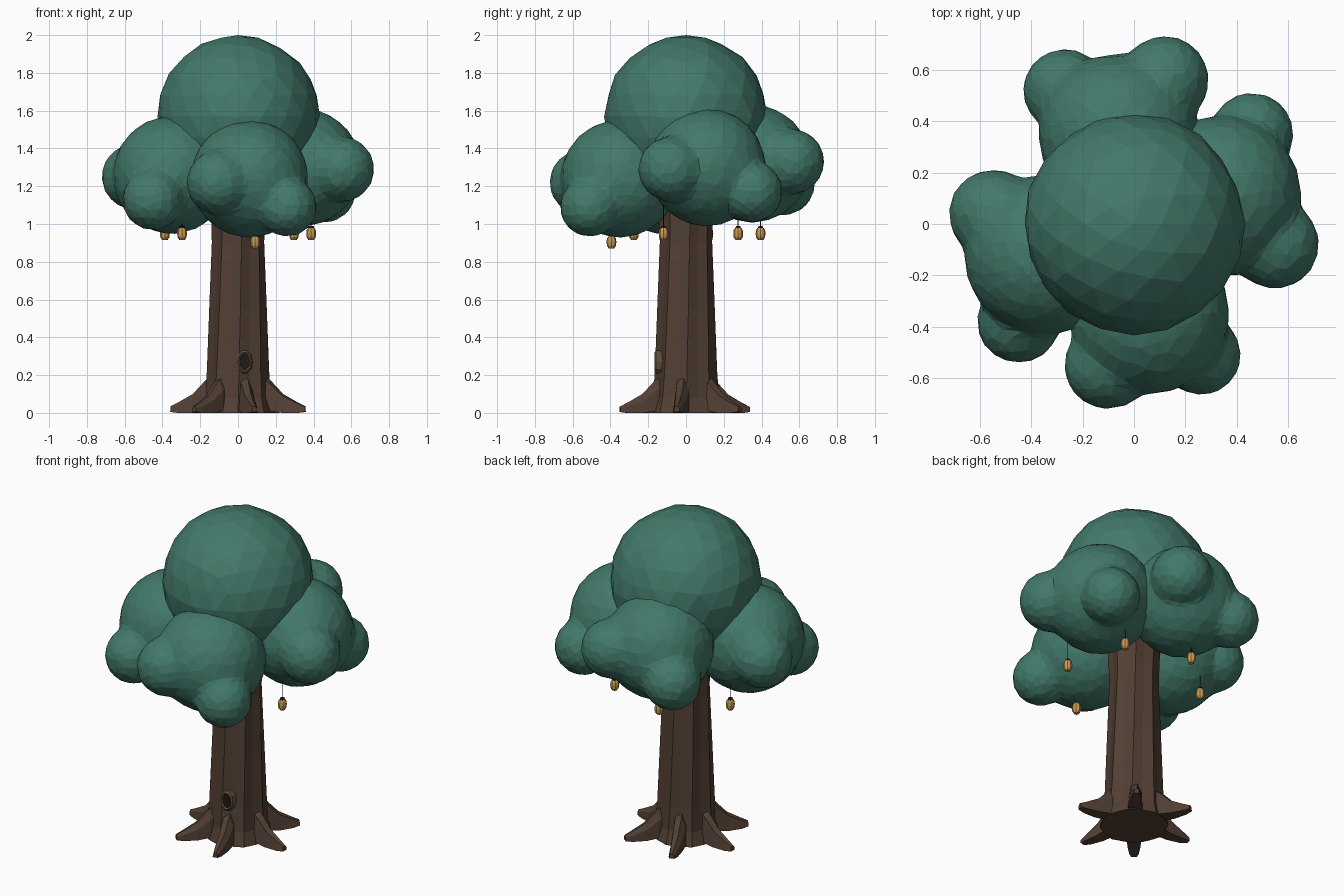
import bpy, bmesh, math, random
from mathutils import Vector, Matrix

if "Cube" in bpy.data.objects:
    bpy.data.objects.remove(bpy.data.objects["Cube"])

random.seed(4)


def material(name, rgb):
    m = bpy.data.materials.new(name)
    m.diffuse_color = (*rgb, 1)
    m.use_nodes = True
    m.node_tree.nodes["Principled BSDF"].inputs["Base Color"].default_value = m.diffuse_color
    return m


LEAF = material("leaf", (0.055, 0.19, 0.145))
BARK = material("bark", (0.085, 0.05, 0.034))
KNOT = material("knot_wood", (0.11, 0.075, 0.045))
DARK = material("dark", (0.015, 0.01, 0.008))
GOLD = material("gold", (0.62, 0.34, 0.09))


def finish(name, bm, mat):
    bmesh.ops.recalc_face_normals(bm, faces=bm.faces)
    me = bpy.data.meshes.new(name)
    bm.to_mesh(me)
    bm.free()
    me.materials.append(mat)
    ob = bpy.data.objects.new(name, me)
    bpy.context.collection.objects.link(ob)
    return ob


def loft(bm, rings):
    """Skin a list of equal-length point rings and cap both ends."""
    vs = [[bm.verts.new(p) for p in ring] for ring in rings]
    n = len(vs[0])
    for a, b in zip(vs, vs[1:]):
        for i in range(n):
            bm.faces.new((a[i], a[(i + 1) % n], b[(i + 1) % n], b[i]))
    bm.faces.new(vs[0])
    bm.faces.new(vs[-1])


def circle(r, z, n, x=0, y=0):
    return [(x + r * math.cos(2 * math.pi * i / n),
             y + r * math.sin(2 * math.pi * i / n), z) for i in range(n)]


def ball(bm, centre, r, sub):
    return bmesh.ops.create_icosphere(bm, subdivisions=sub, radius=r,
                                      matrix=Matrix.Translation(centre))["verts"]


# Trunk: ridged octagonal column with a slight twist
bm = bmesh.new()
rings = []
for r, z in [(0.195, 0), (0.175, 0.08), (0.165, 0.22), (0.153, 0.55),
             (0.14, 0.9), (0.142, 1.0), (0.15, 1.2)]:
    ring = []
    for i in range(16):
        a = 2 * math.pi * i / 16 + 0.15 * z
        rr = r * (0.89 if i % 2 and z > 0 else 0.95 if i % 2 else 1)
        ring.append((rr * math.cos(a), rr * math.sin(a), z))
    rings.append(ring)
loft(bm, rings)
finish("trunk", bm, BARK)

# Roots: (distance, underside, top, half width)
ROOT = [(0.11, 0.02, 0.215, 0.03), (0.17, 0.01, 0.175, 0.042),
        (0.24, 0.0, 0.10, 0.036), (0.32, 0.0, 0.055, 0.026), (0.36, 0.005, 0.035, 0.016)]
for k, deg in enumerate([-8, 52, 112, 172, 230, 284]):
    rot = Matrix.Rotation(math.radians(deg), 3, 'Z')
    bm = bmesh.new()
    loft(bm, [[rot @ Vector(p) for p in ((d, -w, lo), (d, w, lo),
               (d, w * 0.9, lo + (hi - lo) * 0.65), (d, w * 0.3, hi),
               (d, -w * 0.6, lo + (hi - lo) * 0.9))] for d, lo, hi, w in ROOT])
    finish(f"root_{k + 1}", bm, BARK)

# Knot hole on the front of the trunk: raised rim and dark centre
def oval(rx, rz, y):
    return [(0.035 + rx * math.cos(2 * math.pi * i / 10), y,
             0.27 + rz * math.sin(2 * math.pi * i / 10)) for i in range(10)]


bm = bmesh.new()
loft(bm, [oval(0.044, 0.066, -0.12), oval(0.042, 0.063, -0.160),
          oval(0.034, 0.052, -0.168), oval(0.026, 0.042, -0.160)])
finish("knot_rim", bm, KNOT)
bm = bmesh.new()
loft(bm, [oval(0.028, 0.044, -0.13), oval(0.026, 0.042, -0.163)])
finish("knot_hole", bm, DARK)

# Crown: one large faceted ball
bm = bmesh.new()
for v in ball(bm, (0, 0, 1.57), 0.43, 3):
    if v.co.z < 1.95:
        v.co += Vector([random.uniform(-0.005, 0.005) for _ in range(3)])
finish("crown", bm, LEAF)

# Leaf clumps: a main ball with two bumps, blended and faceted
CLUMPS = {
    "front": [(0.06, -0.35, 1.24, 0.315), (-0.10, -0.55, 1.22, 0.175), (0.26, -0.51, 1.09, 0.16)],
    "left": [(-0.35, -0.12, 1.26, 0.315), (-0.55, 0.04, 1.25, 0.175), (-0.45, -0.38, 1.13, 0.165)],
    "right": [(0.34, 0.11, 1.30, 0.315), (0.55, -0.08, 1.29, 0.175), (0.46, 0.35, 1.17, 0.165)],
    "back": [(-0.06, 0.35, 1.32, 0.315), (0.12, 0.56, 1.33, 0.175), (-0.27, 0.52, 1.21, 0.165)],
}
for side, balls in CLUMPS.items():
    bm = bmesh.new()
    for x, y, z, r in balls:
        ball(bm, (x, y, z), r, 3)
    ob = finish(f"leaf_clump_{side}", bm, LEAF)
    m = ob.modifiers.new("blend", 'REMESH')
    m.mode = 'VOXEL'
    m.voxel_size = 0.025
    m = ob.modifiers.new("soften", 'SMOOTH')
    m.factor = 0.5
    m.iterations = 6
    m = ob.modifiers.new("facets", 'DECIMATE')
    m.ratio = 0.13

# Six hanging fruits on thin strings
for k in range(6):
    a = math.radians(-77 + 60 * k)
    x, y = 0.405 * math.cos(a), 0.405 * math.sin(a)
    z = 0.905 if k == 0 else 0.95
    bm = bmesh.new()
    loft(bm, [circle(r, z + h, 8, x, y) for r, h in
              [(0.015, -0.034), (0.024, -0.02), (0.026, 0.0), (0.024, 0.018), (0.016, 0.03)]])
    finish(f"fruit_{k + 1}", bm, GOLD)
    bm = bmesh.new()
    loft(bm, [circle(r, z + h, 6, x, y) for r, h in [(0.017, 0.028), (0.012, 0.04)]])
    loft(bm, [circle(0.003, h, 4, x, y) for h in (z + 0.035, 1.16)])
    finish(f"fruit_stem_{k + 1}", bm, DARK)
